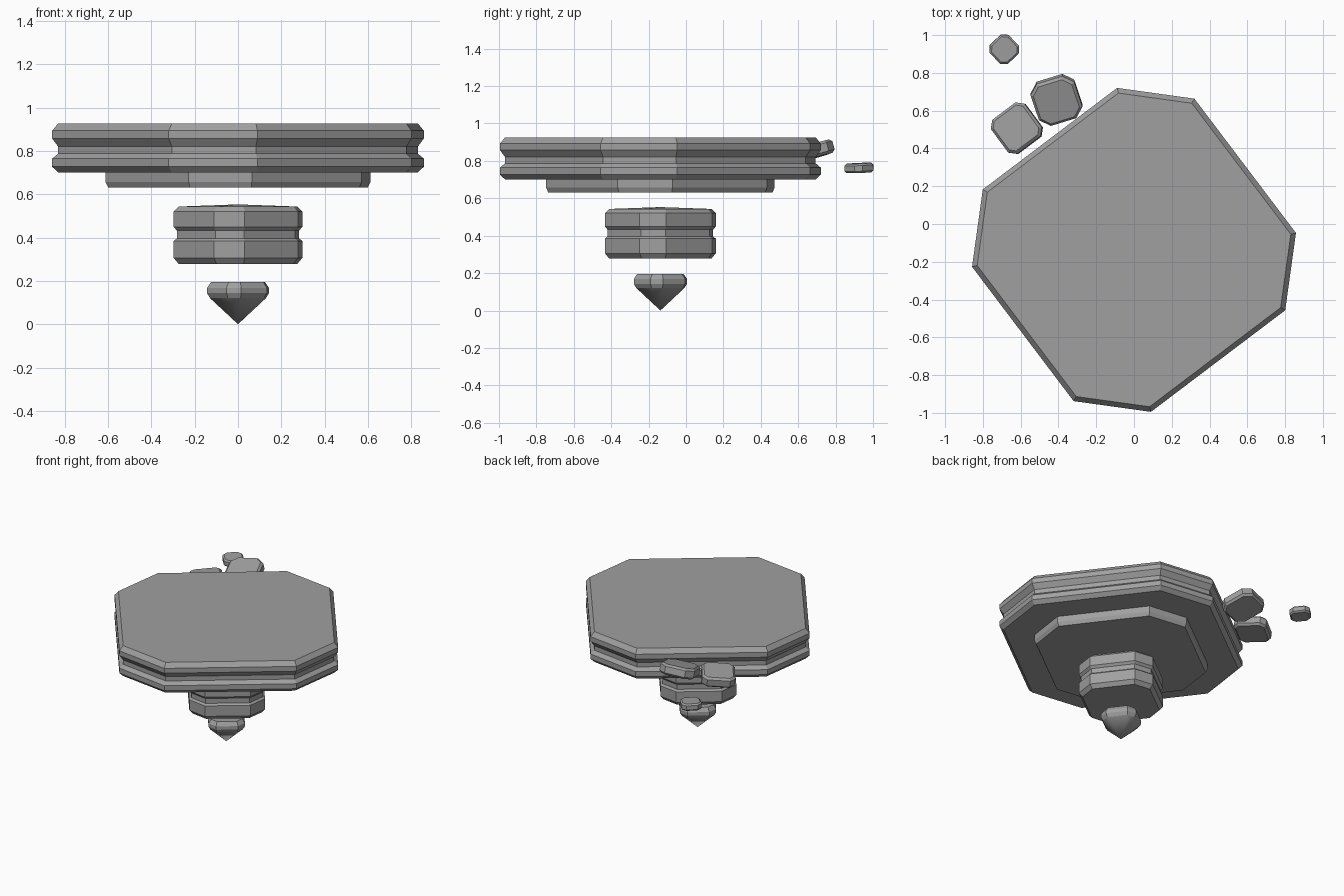
import bpy
import math
from mathutils import Euler, Vector

cube = bpy.data.objects.get("Cube")
if cube:
    bpy.data.objects.remove(cube)

stone = bpy.data.materials.new("grey stone")
stone.use_nodes = True
GREY = (0.35, 0.35, 0.35, 1)
stone.diffuse_color = GREY
stone.node_tree.nodes["Principled BSDF"].inputs["Base Color"].default_value = GREY

TURN = math.radians(37.1)
AXIS_Y = -0.137


def ring(a, b, inset, z):
    """Square of half width a, its corners cut at distance b, all edges moved in."""
    a, b = a - inset, b - inset
    t = b * math.sqrt(2) - a
    points = []
    for k in range(4):
        c, s = round(math.cos(k * math.pi / 2)), round(math.sin(k * math.pi / 2))
        points += [Vector((a * c - y * s, a * s + y * c, z)) for y in (-t, t)]
    return points


def stack(name, a, b, profile, location, rotation, tip=None, peak=None):
    """Loft cut-corner squares through (inset, height) pairs, bottom to top."""
    verts, faces = [], []
    for inset, z in profile:
        verts += ring(a, b, inset, z)
    for level in range(len(profile) - 1):
        for i in range(8):
            j, low = (i + 1) % 8, level * 8
            faces.append((low + i, low + j, low + 8 + j, low + 8 + i))
    top = len(verts) - 8
    smooth_from = len(faces)
    if tip is None:
        faces.append(tuple(reversed(range(8))))
        smooth_from += 1
    else:
        verts.append(Vector((0, 0, tip)))
        faces += [((i + 1) % 8, i, len(verts) - 1) for i in range(8)]
    smooth_to = len(faces)
    if peak is None:
        faces.append(tuple(range(top, top + 8)))
    else:
        verts.append(Vector((0, 0, peak)))
        faces += [(top + i, top + (i + 1) % 8, len(verts) - 1) for i in range(8)]
    mesh = bpy.data.meshes.new(name)
    mesh.from_pydata(verts, [], faces)
    mesh.materials.append(stone)
    # Only the pointed end is smooth
    for poly in mesh.polygons:
        poly.use_smooth = smooth_from <= poly.index < smooth_to
    obj = bpy.data.objects.new(name, mesh)
    obj.location = location
    obj.rotation_euler = Euler(rotation)
    bpy.context.collection.objects.link(obj)
    return obj


def tier(name, scale, profile, **ends):
    stack(name, 0.738 * scale, 0.837 * scale, profile, (0, AXIS_Y, 0), (0, 0, TURN), **ends)


# Wide platform with a groove around its edge
tier("platform", 1, [(0.026, 0.70), (0, 0.727), (0, 0.764), (0.026, 0.787),
                     (0.026, 0.82), (0, 0.857), (0, 0.893), (0.026, 0.926)])

# Plate under the platform
tier("under_plate", 0.713, [(0.012, 0.63), (0, 0.657), (0, 0.705)])

# Grooved block floating below
tier("middle_block", 0.346, [(0.022, 0.278), (0, 0.306), (0, 0.384), (0.014, 0.396),
                             (0.014, 0.432), (0, 0.449), (0, 0.52), (0.022, 0.543)],
     peak=0.553)

# Pointed stone at the bottom
tier("bottom_point", 0.166, [(0.013, 0.12), (0, 0.143), (0, 0.168), (0.018, 0.196)], tip=0)


# Loose stones beside the platform
def loose_stone(name, a, b, half, bevel, location, tilt):
    profile = [(bevel, -half), (0, bevel - half), (0, half - bevel), (bevel, half)]
    stack(name, a, b, profile, location, [math.radians(d) for d in tilt])


loose_stone("near_stone", 0.112, 0.134, 0.037, 0.014, (-0.62, 0.507, 0.80), (-6, -5, 37))
loose_stone("tilted_stone", 0.121, 0.136, 0.037, 0.014, (-0.41, 0.657, 0.845), (15, -6, 17))
loose_stone("small_stone", 0.069, 0.077, 0.025, 0.01, (-0.687, 0.925, 0.762), (3, 0, 43))
